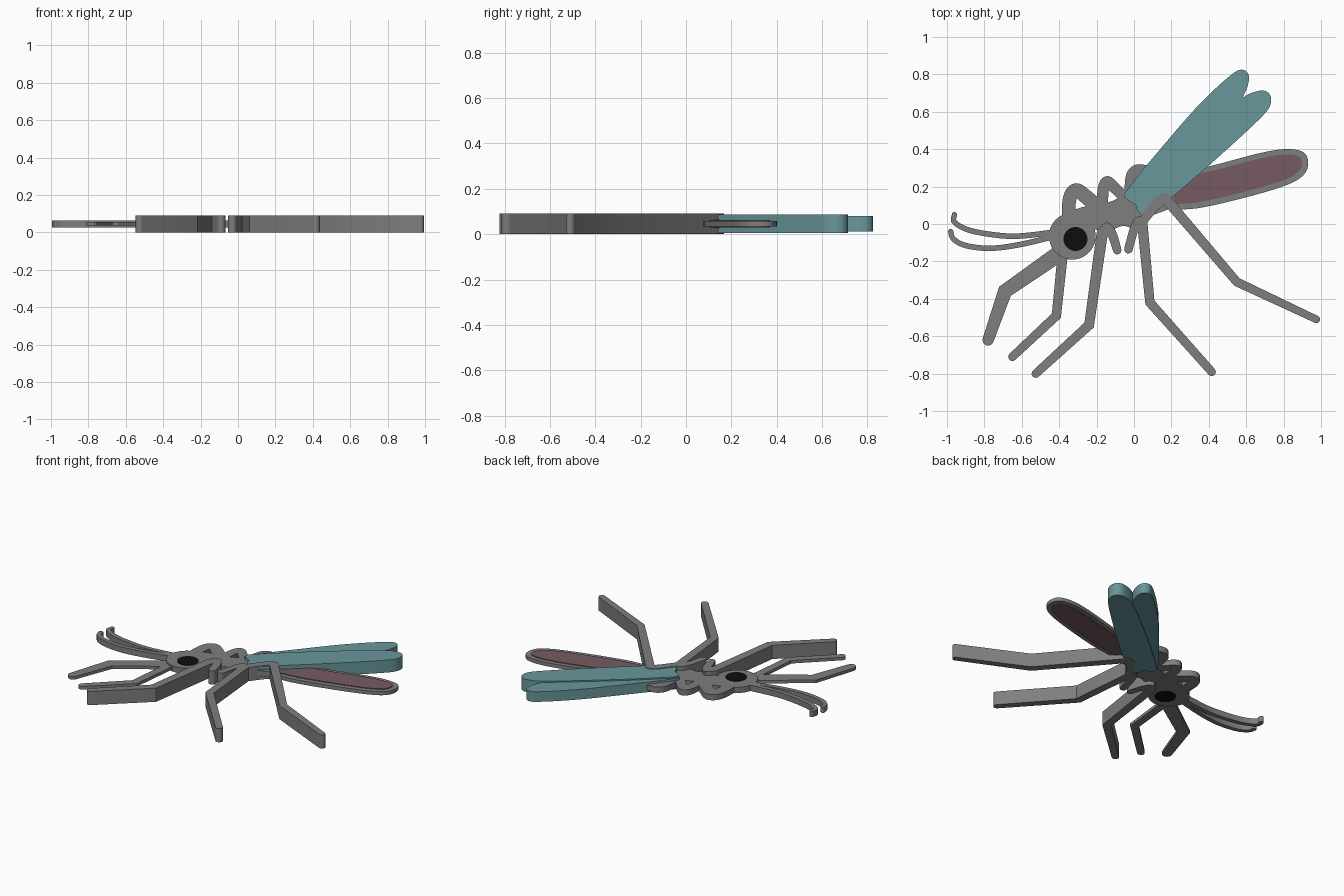
import bpy
import bmesh
import math
from mathutils import Vector

default_cube = bpy.data.objects.get("Cube")
if default_cube:
    bpy.data.objects.remove(default_cube, do_unlink=True)


def make_material(name, rgb):
    material = bpy.data.materials.new(name)
    material.use_nodes = True
    colour = (*rgb, 1.0)
    material.diffuse_color = colour
    material.node_tree.nodes["Principled BSDF"].inputs["Base Color"].default_value = colour
    return material


grey = make_material("body grey", (0.21, 0.21, 0.215))
teal = make_material("wing teal", (0.14, 0.31, 0.33))
maroon = make_material("abdomen maroon", (0.18, 0.105, 0.12))
black = make_material("eye black", (0.004, 0.004, 0.004))

MIDDLE = 0.046  # every layer is centred on this height


def smooth_curve(points, closed=False, steps=6):
    """Catmull-Rom curve through the points."""
    pts = [Vector(p) for p in points]
    count = len(pts)
    curve = []
    for i in range(count if closed else count - 1):
        if closed:
            a, b, c, d = (pts[(i + k) % count] for k in (-1, 0, 1, 2))
        else:
            a, b, c, d = (pts[min(max(i + k, 0), count - 1)] for k in (-1, 0, 1, 2))
        for s in range(steps):
            t = s / steps
            curve.append(0.5 * (2 * b + (c - a) * t
                                + (2 * a - 5 * b + 4 * c - d) * t ** 2
                                + (3 * b - a - 3 * c + d) * t ** 3))
    if not closed:
        curve.append(pts[-1])
    return curve


def slab(name, outline, thickness, material):
    """Extrude a flat outline into a plate centred on the middle height."""
    bm = bmesh.new()
    bottom = MIDDLE - thickness / 2
    face = bm.faces.new([bm.verts.new((p[0], p[1], bottom)) for p in outline])
    extruded = bmesh.ops.extrude_face_region(bm, geom=[face])
    top = [v for v in extruded["geom"] if isinstance(v, bmesh.types.BMVert)]
    bmesh.ops.translate(bm, verts=top, vec=(0, 0, thickness))
    bmesh.ops.recalc_face_normals(bm, faces=bm.faces)
    mesh = bpy.data.meshes.new(name)
    bm.to_mesh(mesh)
    bm.free()
    mesh.materials.append(material)
    obj = bpy.data.objects.new(name, mesh)
    bpy.context.collection.objects.link(obj)
    bpy.ops.object.select_all(action="DESELECT")
    obj.select_set(True)
    bpy.context.view_layer.objects.active = obj
    bpy.ops.object.shade_smooth_by_angle(angle=math.radians(35))
    return obj


def ribbon(name, path, start_width, end_width, thickness, curved=False):
    """Round-ended strip following a path, tapering between two widths."""
    pts = smooth_curve(path) if curved else [Vector(p) for p in path]
    last = len(pts) - 1
    left, right = [], []
    for i, p in enumerate(pts):
        before = (p - pts[i - 1]).normalized() if i else (pts[1] - p).normalized()
        after = (pts[i + 1] - p).normalized() if i < last else before
        tangent = (before + after).normalized()
        half = (start_width + (end_width - start_width) * i / last) / 2
        side = Vector((-tangent.y, tangent.x)) * half / max(tangent.dot(after), 0.6)
        left.append(p + side)
        right.append(p - side)

    def cap(centre, start):
        arm = start - centre
        turns = [-math.pi * k / 8 for k in range(1, 8)]
        return [centre + Vector((arm.x * math.cos(t) - arm.y * math.sin(t),
                                 arm.x * math.sin(t) + arm.y * math.cos(t))) for t in turns]

    outline = left + cap(pts[-1], left[-1]) + right[::-1] + cap(pts[0], right[0])
    return slab(name, outline, thickness, grey)


def disc(name, x, y, radius, thickness, material):
    ring = [(x + radius * math.cos(math.tau * k / 40), y + radius * math.sin(math.tau * k / 40))
            for k in range(40)]
    return slab(name, ring, thickness, material)


THIN, BODY, THICK = 0.02, 0.038, 0.091

# Head, eye and snout
disc("head", -0.33, -0.065, 0.125, BODY, grey)
disc("eye", -0.313, -0.08, 0.064, BODY + 0.006, black)
ribbon("snout", [(-0.42, -0.06), (-0.34, -0.06)], 0.08, 0.16, BODY)

# Feelers
ribbon("upper_feeler", [(-0.96, 0.05), (-0.96, 0.01), (-0.89, -0.03), (-0.77, -0.055),
                        (-0.62, -0.065), (-0.4, -0.04)], 0.028, 0.03, BODY, True)
ribbon("lower_feeler", [(-0.98, -0.04), (-0.965, -0.08), (-0.9, -0.115), (-0.77, -0.13),
                        (-0.61, -0.11), (-0.4, -0.06)], 0.028, 0.03, BODY, True)

# Thorax with the arched segments on its back
slab("thorax", smooth_curve([(-0.26, 0.0), (-0.2, 0.09), (-0.1, 0.13), (0.0, 0.19), (0.1, 0.21),
                             (0.2, 0.16), (0.2, 0.09), (0.06, 0.03), (0.02, -0.03),
                             (-0.06, -0.01), (-0.15, -0.04)], True), BODY, grey)
ribbon("front_arch", [(-0.35, 0.0), (-0.345, 0.13), (-0.31, 0.18), (-0.25, 0.14),
                      (-0.16, 0.06)], 0.07, 0.08, BODY, True)
ribbon("front_arch_strut", [(-0.32, 0.04), (-0.22, 0.06)], 0.07, 0.09, BODY)
ribbon("middle_arch", [(-0.17, 0.05), (-0.165, 0.18), (-0.145, 0.225), (-0.11, 0.2),
                       (-0.03, 0.12)], 0.06, 0.06, BODY, True)
ribbon("rear_arch", [(-0.02, 0.14), (-0.01, 0.24), (0.02, 0.275), (0.08, 0.26)],
       0.06, 0.1, BODY, True)

# Thin front legs
ribbon("front_leg", [(-0.78, -0.62), (-0.69, -0.36), (-0.36, -0.13)], 0.06, 0.09, THIN)
ribbon("second_leg", [(-0.65, -0.71), (-0.415, -0.49), (-0.38, -0.15)], 0.045, 0.055, THIN)

# Thick legs, with their bent hips
ribbon("third_leg", [(-0.525, -0.8), (-0.24, -0.54), (-0.17, -0.05)], 0.045, 0.06, THICK)
ribbon("third_hip", [(-0.17, -0.06), (-0.145, -0.02), (-0.115, -0.06), (-0.09, -0.14)],
       0.06, 0.045, THICK, True)
ribbon("fourth_leg", [(0.415, -0.79), (0.085, -0.42), (0.045, 0.0)], 0.045, 0.055, THICK)
ribbon("fourth_hip", [(0.045, -0.03), (0.025, 0.015), (0.0, -0.03), (-0.03, -0.135)],
       0.05, 0.045, THICK, True)
ribbon("fifth_leg", [(0.975, -0.51), (0.55, -0.31), (0.165, 0.14)], 0.04, 0.055, THICK)
ribbon("fifth_hip", [(0.165, 0.14), (0.13, 0.12), (0.05, 0.02)], 0.055, 0.05, THICK, True)

# Abdomen: a grey rim around a slightly raised panel
abdomen = smooth_curve([(0.13, 0.1), (0.3, 0.08), (0.55, 0.13), (0.82, 0.21), (0.92, 0.28),
                        (0.92, 0.37), (0.84, 0.4), (0.7, 0.385), (0.45, 0.32), (0.2, 0.25)], True)
centre = Vector((0.53, 0.24))
along = Vector((0.97, 0.24))
across = Vector((-along.y, along.x))
panel = [centre + along * (p - centre).dot(along) * 0.92
         + across * (p - centre).dot(across) * 0.72 for p in abdomen]
slab("abdomen_rim", abdomen, THIN + 0.004, grey)
slab("abdomen_panel", panel, 0.034, maroon)

# Overlapping wings
slab("far_wing", smooth_curve([(-0.05, 0.14), (0.0, 0.23), (0.14, 0.4), (0.34, 0.63), (0.51, 0.79),
                               (0.58, 0.825), (0.615, 0.78), (0.57, 0.66), (0.4, 0.45),
                               (0.1, 0.15)], True), 0.067, teal)
slab("near_wing", smooth_curve([(-0.045, 0.15), (0.04, 0.24), (0.25, 0.42), (0.55, 0.655),
                                (0.66, 0.71), (0.72, 0.7), (0.73, 0.64), (0.67, 0.56),
                                (0.42, 0.33), (0.2, 0.14), (0.08, 0.04), (0.02, 0.07),
                                (0.01, 0.1)], True), 0.083, teal)
